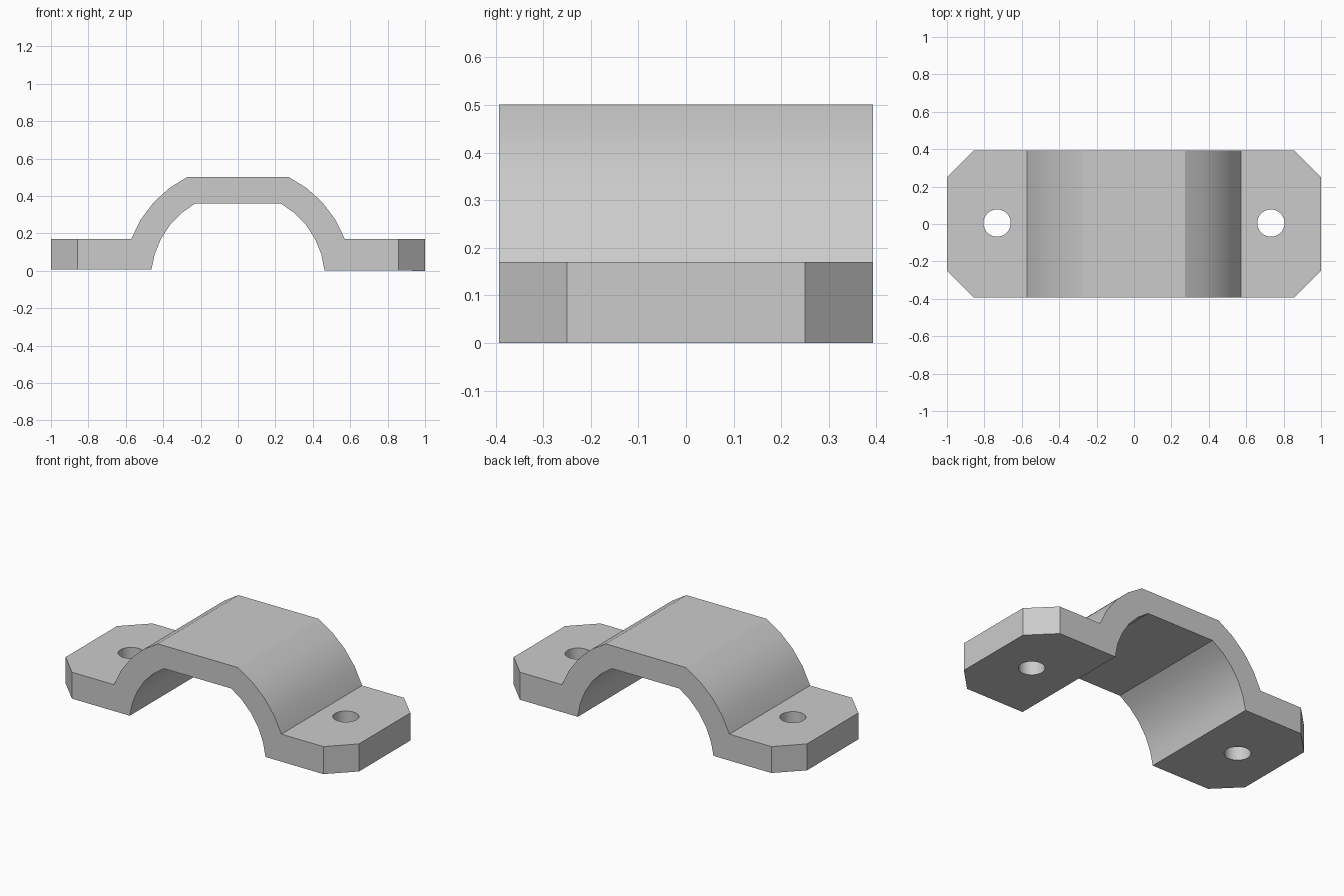
import bpy, bmesh
from math import sin, cos, radians
from mathutils import Vector

cube = bpy.data.objects.get("Cube")
if cube:
    bpy.data.objects.remove(cube, do_unlink=True)

HALF_DEPTH = 0.393
TAB_TOP = 0.17
ARC_Z = -0.045


def arc(radius, start, end, steps):
    """Points on a circle in the front plane, angles in degrees."""
    angles = [radians(start + (end - start) * i / steps) for i in range(steps + 1)]
    return [(radius * cos(a), ARC_Z + radius * sin(a)) for a in angles]


# Half profile of the strap: outer line down to the tab, inner line back up
outer = arc(0.61, 63.5, 20.6, 4)
inner = arc(0.465, 5.6, 60.5, 5)
right = outer + [(1, TAB_TOP), (1, 0)] + inner
left = [(-x, max(z, 0.007)) for x, z in reversed(right)]

# Clamp body: profile extruded along the depth
bm = bmesh.new()
face = bm.faces.new([bm.verts.new((x, -HALF_DEPTH, z)) for x, z in right + left])
extruded = bmesh.ops.extrude_face_region(bm, geom=[face])["geom"]
moved = [v for v in extruded if isinstance(v, bmesh.types.BMVert)]
bmesh.ops.translate(bm, verts=moved, vec=(0, 2 * HALF_DEPTH, 0))

# Chamfered tab corners
for sx in (-1, 1):
    for sy in (-1, 1):
        bmesh.ops.bisect_plane(
            bm, geom=bm.verts[:] + bm.edges[:] + bm.faces[:], dist=1e-5,
            plane_co=Vector((sx, sy * 0.25, 0)),
            plane_no=Vector((sx, sy, 0)).normalized(), clear_outer=True)
        bmesh.ops.holes_fill(bm, edges=[e for e in bm.edges if e.is_boundary])
bmesh.ops.recalc_face_normals(bm, faces=bm.faces[:])

mesh = bpy.data.meshes.new("pipe_clamp")
bm.to_mesh(mesh)
bm.free()
clamp = bpy.data.objects.new("pipe_clamp", mesh)
bpy.context.collection.objects.link(clamp)

# Grey metal
metal = bpy.data.materials.new("grey_metal")
metal.use_nodes = True
grey = (0.6, 0.6, 0.6, 1)
metal.diffuse_color = grey
metal.node_tree.nodes["Principled BSDF"].inputs["Base Color"].default_value = grey
mesh.materials.append(metal)

# Bolt holes through both tabs
bpy.context.view_layer.objects.active = clamp
for sx in (-1, 1):
    bpy.ops.mesh.primitive_cylinder_add(vertices=32, radius=0.073, depth=1,
                                        location=(sx * 0.732, 0.005, 0))
    cutter = bpy.context.object
    cutter.name = "hole_cutter"
    cutter.hide_render = True
    bpy.context.view_layer.objects.active = clamp
    mod = clamp.modifiers.new("bolt_hole", "BOOLEAN")
    mod.operation = "DIFFERENCE"
    mod.solver = "EXACT"
    mod.object = cutter
    bpy.ops.object.modifier_apply(modifier=mod.name)
    bpy.data.objects.remove(cutter, do_unlink=True)

# Smooth curves with crisp edges
bpy.ops.object.select_all(action="DESELECT")
clamp.select_set(True)
bpy.context.view_layer.objects.active = clamp
bpy.ops.object.shade_smooth_by_angle(angle=radians(28))
